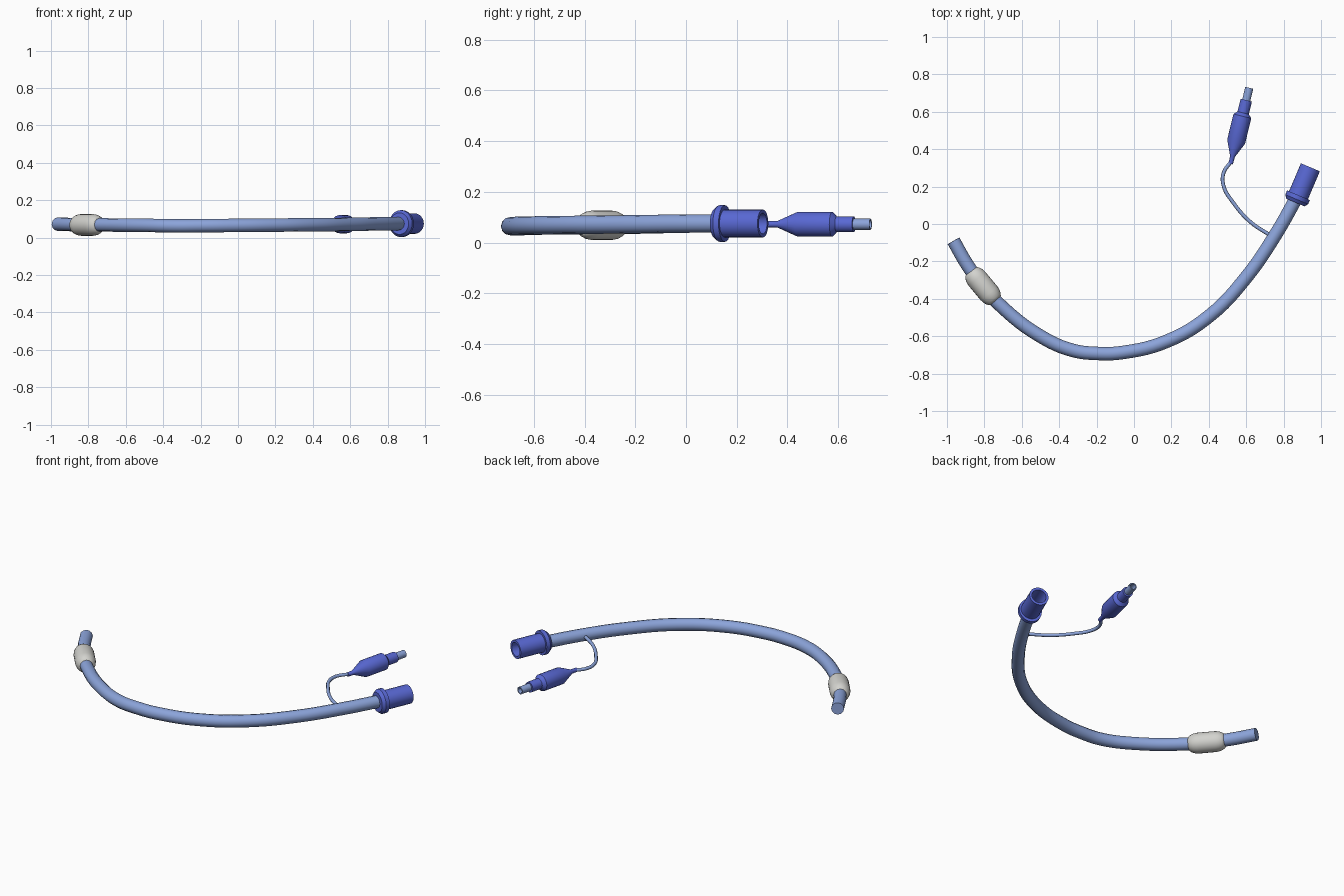
import bpy, bmesh, math
from mathutils import Vector

if "Cube" in bpy.data.objects:
    bpy.data.objects.remove(bpy.data.objects["Cube"])


def material(name, rgb):
    m = bpy.data.materials.new(name)
    m.diffuse_color = (*rgb, 1)
    m.use_nodes = True
    m.node_tree.nodes["Principled BSDF"].inputs["Base Color"].default_value = m.diffuse_color
    return m


PALE = material("pale_blue", (0.26, 0.37, 0.70))
BLUE = material("deep_blue", (0.10, 0.14, 0.66))
GREY = material("light_grey", (0.65, 0.65, 0.62))


def finish(ob, angle):
    bpy.ops.object.select_all(action='DESELECT')
    ob.select_set(True)
    bpy.context.view_layer.objects.active = ob
    if ob.type == 'CURVE':
        bpy.ops.object.convert(target='MESH')
    bpy.ops.object.shade_smooth_by_angle(angle=math.radians(angle))


def sweep(name, points, radius, mat, sides=4, steps=6):
    """Round tube through the points."""
    cu = bpy.data.curves.new(name, 'CURVE')
    cu.dimensions = '3D'
    cu.bevel_depth = radius
    cu.bevel_resolution = sides
    cu.resolution_u = steps
    cu.use_fill_caps = True
    sp = cu.splines.new('BEZIER')
    sp.bezier_points.add(len(points) - 1)
    for bp, co in zip(sp.bezier_points, points):
        bp.co = co
        bp.handle_left_type = bp.handle_right_type = 'AUTO'
    cu.materials.append(mat)
    ob = bpy.data.objects.new(name, cu)
    bpy.context.collection.objects.link(ob)
    finish(ob, 50)


def lathe(name, start, end, profile, mat, sides=24, side_scale=1.0):
    """Turn a (distance, radius) profile about the axis from start to end."""
    start, end = Vector(start), Vector(end)
    axis = (end - start).normalized()
    u = axis.cross(Vector((0, 0, 1))).normalized()
    v = u.cross(axis)
    bm = bmesh.new()
    rings = []
    for t, r in profile:
        ring = []
        for i in range(sides):
            a = 2 * math.pi * i / sides
            ring.append(bm.verts.new(start + axis * t
                        + u * (r * side_scale * math.cos(a)) + v * (r * math.sin(a))))
        rings.append(ring)
    for a, b in zip(rings, rings[1:]):
        for i in range(sides):
            j = (i + 1) % sides
            bm.faces.new((a[i], a[j], b[j], b[i]))
    bm.faces.new(rings[0])
    bm.faces.new(rings[-1])
    bmesh.ops.recalc_face_normals(bm, faces=bm.faces)
    me = bpy.data.meshes.new(name)
    bm.to_mesh(me)
    bm.free()
    me.materials.append(mat)
    ob = bpy.data.objects.new(name, me)
    bpy.context.collection.objects.link(ob)
    finish(ob, 35)


# Long curved airway tube
sweep("main_tube", [
    (-0.965, -0.09, 0.072), (-0.89, -0.22, 0.07), (-0.805, -0.335, 0.069),
    (-0.72, -0.43, 0.068), (-0.50, -0.60, 0.066), (-0.33, -0.675, 0.063),
    (-0.20, -0.692, 0.064), (-0.06, -0.687, 0.065), (0.18, -0.625, 0.067),
    (0.405, -0.49, 0.069), (0.60, -0.285, 0.071), (0.755, -0.06, 0.074),
    (0.88, 0.16, 0.075)], 0.036, PALE)

# Inflated cuff near the tip
lathe("cuff", (-0.873, -0.253, 0.068), (-0.741, -0.411, 0.068), [
    (0, 0.034), (0.003, 0.040), (0.014, 0.048), (0.032, 0.055), (0.052, 0.058),
    (0.154, 0.058), (0.174, 0.055), (0.192, 0.048), (0.203, 0.040), (0.206, 0.034)], GREY)

# Connector flange and hollow socket
lathe("connector_flange", (0.863, 0.115, 0.075), (0.943, 0.305, 0.075),
      [(0, 0.058), (0.018, 0.072), (0.042, 0.072)], BLUE, side_scale=0.92)
lathe("connector_socket", (0.875, 0.143, 0.075), (0.943, 0.303, 0.075),
      [(0, 0.055), (0.174, 0.055), (0.174, 0.041), (0.035, 0.039)], BLUE)

# Thin inflation line
sweep("inflation_line", [
    (0.735, -0.065, 0.074), (0.62, 0.013, 0.073), (0.53, 0.115, 0.072),
    (0.48, 0.20, 0.072), (0.478, 0.27, 0.072), (0.52, 0.335, 0.072)], 0.010, PALE, sides=2)

# Pilot balloon with neck, and its hollow valve tip
pilot_a, pilot_b = (0.517, 0.322, 0.072), (0.617, 0.73, 0.072)
lathe("pilot_balloon", pilot_a, pilot_b, [
    (0, 0.012), (0.04, 0.013), (0.122, 0.049), (0.262, 0.049), (0.280, 0.031),
    (0.350, 0.031), (0.350, 0.018)], BLUE)
lathe("valve_tip", pilot_a, pilot_b, [
    (0.34, 0.022), (0.418, 0.022), (0.418, 0.016), (0.36, 0.016)], PALE, sides=16)
